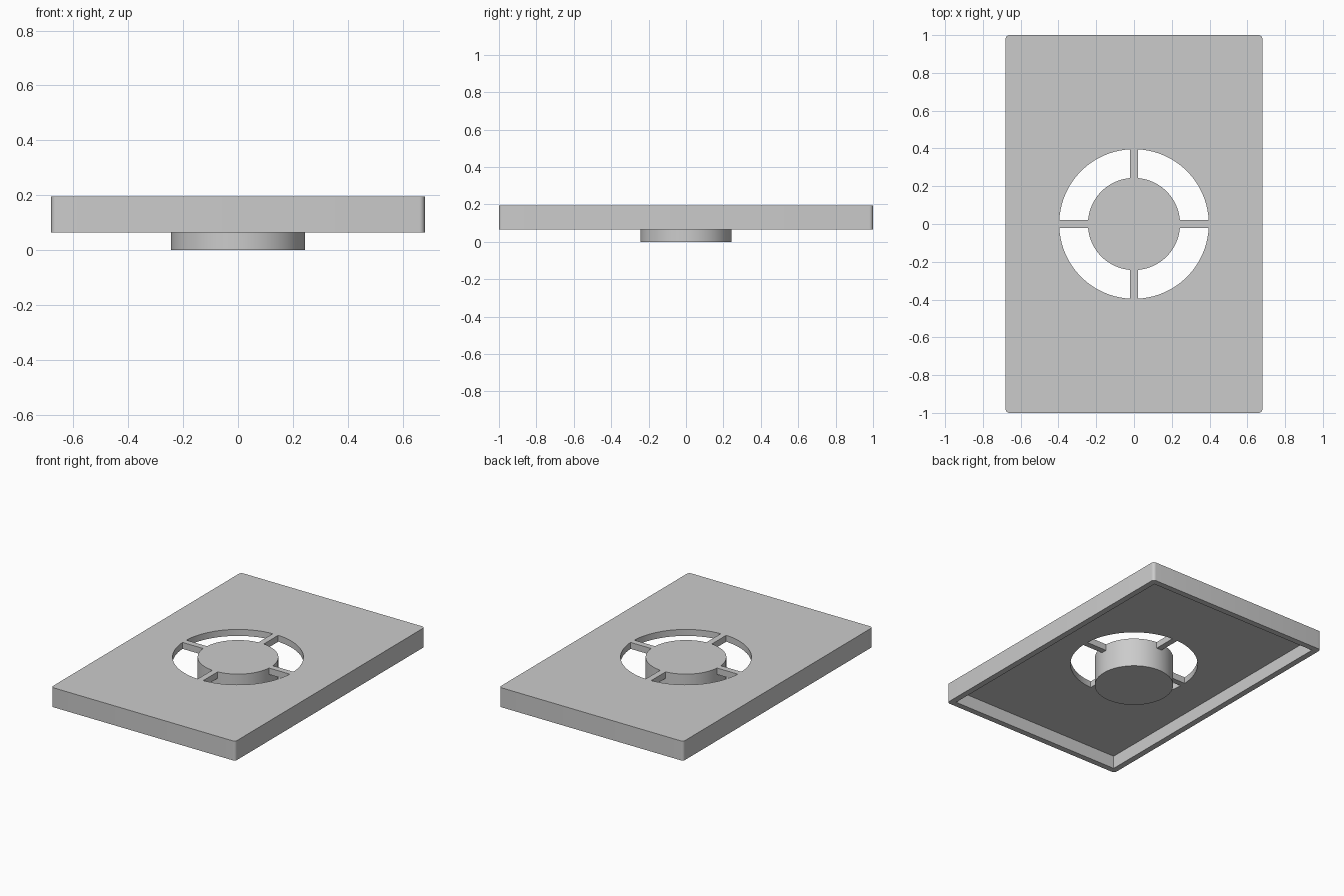
import bpy
import math

default = bpy.data.objects.get("Cube")
if default:
    bpy.data.objects.remove(default, do_unlink=True)

HALF_X, HALF_Y = 0.68, 1.0
BASE, CEILING, TOP = 0.065, 0.152, 0.195
RIM = 0.04
HUB_R, HOLE_R, SPOKE_W = 0.244, 0.396, 0.04

grey = bpy.data.materials.new("plain grey")
grey.use_nodes = True
colour = (0.6, 0.6, 0.6, 1)
grey.diffuse_color = colour
grey.node_tree.nodes["Principled BSDF"].inputs["Base Color"].default_value = colour


def box(name, sx, sy, z0, z1):
    bpy.ops.mesh.primitive_cube_add(size=1, location=(0, 0, (z0 + z1) / 2))
    ob = bpy.context.object
    ob.name = name
    ob.scale = (sx, sy, z1 - z0)
    bpy.ops.object.transform_apply(location=True, rotation=False, scale=True)
    return ob


def disc(name, radius, z0, z1):
    bpy.ops.mesh.primitive_cylinder_add(vertices=96, radius=radius, depth=z1 - z0,
                                        location=(0, 0, (z0 + z1) / 2))
    ob = bpy.context.object
    ob.name = name
    return ob


def apply(ob, mod):
    bpy.context.view_layer.objects.active = ob
    bpy.ops.object.modifier_apply(modifier=mod.name)


def combine(ob, tool, operation):
    mod = ob.modifiers.new(operation, 'BOOLEAN')
    mod.operation, mod.solver, mod.object = operation, 'EXACT', tool
    apply(ob, mod)
    bpy.data.objects.remove(tool, do_unlink=True)


# Cover plate with rounded vertical corners
plate = box("cover_plate", 2 * HALF_X, 2 * HALF_Y, BASE, TOP)
weights = plate.data.attributes.new("bevel_weight_edge", 'FLOAT', 'EDGE')
for edge in plate.data.edges:
    a, b = (plate.data.vertices[i].co for i in edge.vertices)
    weights.data[edge.index].value = float(abs(a.z - b.z) > 0.01)
bevel = plate.modifiers.new("corners", 'BEVEL')
bevel.limit_method, bevel.width, bevel.segments = 'WEIGHT', 0.02, 6
apply(plate, bevel)

# Hollow underside and round opening
combine(plate, box("recess", 2 * (HALF_X - RIM), 2 * (HALF_Y - RIM), -0.1, CEILING), 'DIFFERENCE')
combine(plate, disc("opening", HOLE_R, -0.1, 0.4), 'DIFFERENCE')

# Crossed spokes and central hub
reach = 2 * HOLE_R + 0.02
combine(plate, box("spoke_x", reach, SPOKE_W, CEILING, TOP), 'UNION')
combine(plate, box("spoke_y", SPOKE_W, reach, CEILING, TOP), 'UNION')
combine(plate, disc("hub", HUB_R, 0, TOP), 'UNION')

# Material and shading
plate.data.materials.clear()
plate.data.materials.append(grey)
bpy.ops.object.select_all(action='DESELECT')
plate.select_set(True)
bpy.context.view_layer.objects.active = plate
bpy.ops.object.shade_smooth_by_angle(angle=math.radians(30))
